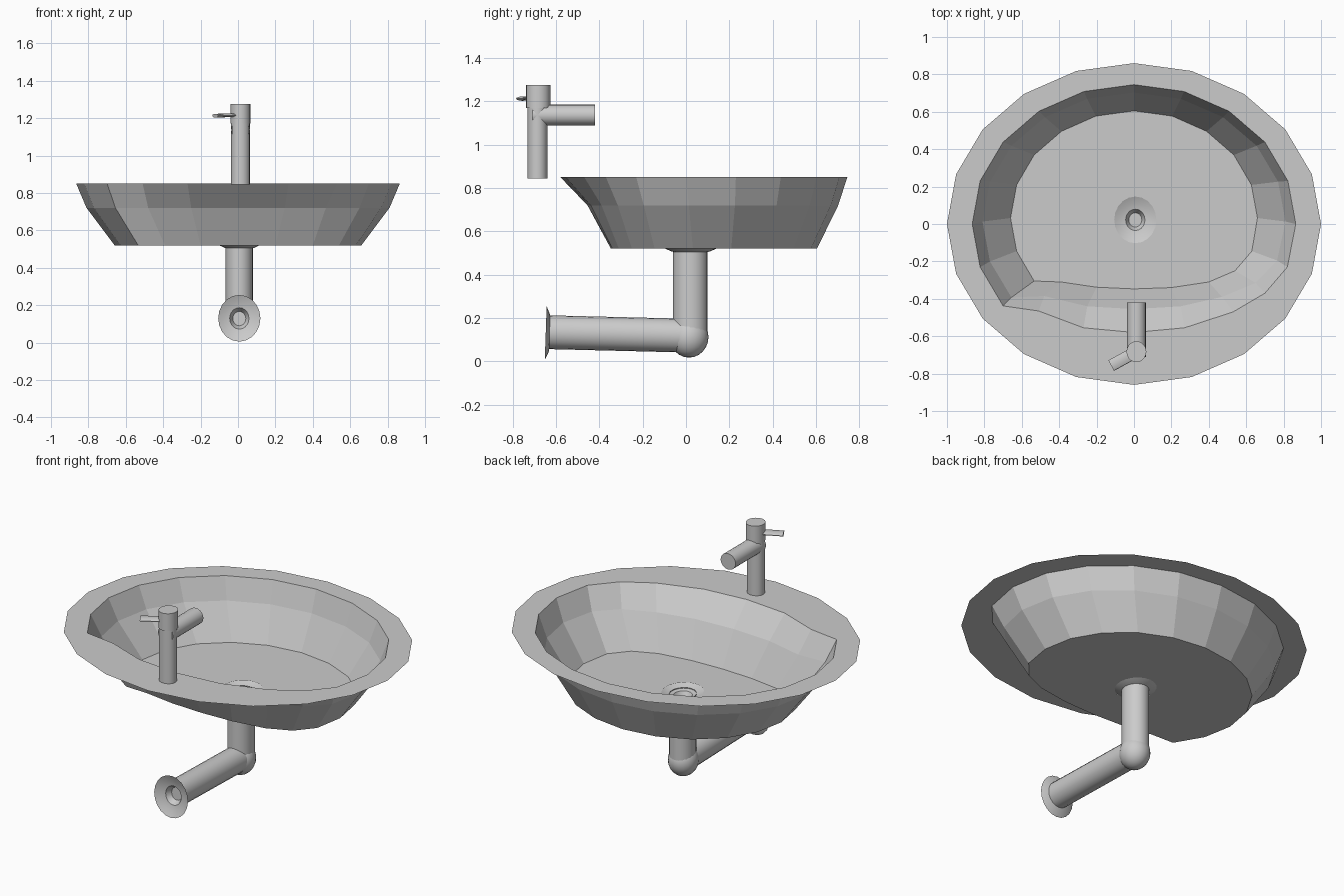
import bpy, bmesh, math
from mathutils import Vector, Matrix

if "Cube" in bpy.data.objects:
    bpy.data.objects.remove(bpy.data.objects["Cube"])

N = 20


def mesh_object(name, bm, smooth=False):
    me = bpy.data.meshes.new(name)
    bm.to_mesh(me)
    bm.free()
    ob = bpy.data.objects.new(name, me)
    bpy.context.collection.objects.link(ob)
    if smooth:
        bpy.ops.object.select_all(action='DESELECT')
        ob.select_set(True)
        bpy.context.view_layer.objects.active = ob
        bpy.ops.object.shade_smooth_by_angle(angle=math.radians(30))
    return ob


def ellipse(a, b, z, cx=0.0, cy=0.0, back=None):
    """Ring of N points; back replaces points 13..19 (the flattened back side)."""
    pts = [Vector((cx + a * math.cos(math.tau * k / N),
                   cy + b * math.sin(math.tau * k / N), z)) for k in range(N)]
    for k, (x, y) in enumerate(back or []):
        pts[13 + k] = Vector((x, y, z))
    return pts


def skin(bm, rings, cap_start=False, cap_end=False):
    """Join successive rings with quads."""
    vs = [[bm.verts.new(p) for p in r] for r in rings]
    for r0, r1 in zip(vs, vs[1:]):
        n = len(r0)
        for k in range(n):
            bm.faces.new((r0[k], r1[k], r1[(k + 1) % n], r0[(k + 1) % n]))
    if cap_start:
        bm.faces.new(vs[0])
    if cap_end:
        bm.faces.new(vs[-1][::-1])


def tube(name, p0, p1, rx, ry, seg=20, caps=True):
    """Cylinder between two points with an elliptical section."""
    p0, p1 = Vector(p0), Vector(p1)
    rot = (p1 - p0).to_track_quat('Z', 'Y')
    rings = []
    for p in (p1, p0):
        rings.append([p + rot @ Vector((rx * math.cos(math.tau * k / seg),
                                        ry * math.sin(math.tau * k / seg), 0))
                      for k in range(seg)])
    bm = bmesh.new()
    skin(bm, rings, caps, caps)
    bmesh.ops.recalc_face_normals(bm, faces=bm.faces)
    return mesh_object(name, bm, True)


def flange(name, matrix):
    """Dished collar with a small recessed plug."""
    prof = [(0.12, 0), (0.085, -0.016), (0.055, -0.022), (0.037, -0.055)]
    bm = bmesh.new()
    skin(bm, [ellipse(r * 0.94, r * 1.04, z) for r, z in prof], cap_end=True)
    for f in bm.faces:
        if f.normal.z < 0:
            f.normal_flip()
    bm.transform(matrix)
    return mesh_object(name, bm, True)


# Basin: rim, walls with flattened back, and floor around the drain
top_back = [(-0.51, -0.465), (-0.27, -0.555), (0, -0.58), (0.27, -0.555),
            (0.53, -0.47), (0.70, -0.37), (0.82, -0.23)]
mid_back = [(-0.48, -0.385), (-0.25, -0.44), (0, -0.455), (0.25, -0.44),
            (0.47, -0.39), (0.65, -0.315), (0.765, -0.195)]
low_back = [(-0.39, -0.31), (-0.2, -0.338), (0, -0.347), (0.2, -0.34),
            (0.40, -0.31), (0.54, -0.25), (0.63, -0.145)]
bm = bmesh.new()
skin(bm, [ellipse(1, 0.86, 0.85),
          ellipse(0.865, 0.745, 0.85, back=top_back),
          ellipse(0.81, 0.69, 0.72, 0, 0.013, mid_back),
          ellipse(0.66, 0.573, 0.52, 0, 0.032, low_back),
          ellipse(0.11, 0.122, 0.52, 0.007, 0.022)])
for f in bm.faces:
    f.normal_update()
if sum(f.normal.z for f in bm.faces) < 0:
    bmesh.ops.reverse_faces(bm, faces=bm.faces)
mesh_object("basin", bm)

# Drain and wall collars
flange("drain_collar", Matrix.Translation((0.007, 0.022, 0.523)))
flange("wall_collar", Matrix.Translation((0.007, -0.648, 0.13)) @ Matrix.Rotation(math.radians(88), 4, 'X'))

# Waste pipe: drop, elbow and wall run
tube("drop_pipe", (0.007, 0.02, 0.51), (0.007, 0.02, 0.11), 0.073, 0.08, caps=False)
tube("wall_pipe", (0.007, -0.63, 0.134), (0.007, 0.02, 0.118), 0.073, 0.078, caps=False)
bm = bmesh.new()
bmesh.ops.create_uvsphere(bm, u_segments=20, v_segments=12, radius=1)
bm.transform(Matrix.Translation((0.007, 0.014, 0.112)) @ Matrix.Diagonal((0.084, 0.09, 0.095, 1)))
mesh_object("pipe_elbow", bm, True)

# Tap: body, head, spout and lever
tube("tap_body", (0.013, -0.686, 0.845), (0.013, -0.686, 1.18), 0.05, 0.046)
tube("tap_head", (0.013, -0.683, 1.17), (0.013, -0.683, 1.275), 0.053, 0.056)
tube("tap_spout", (0.013, -0.71, 1.137), (0.013, -0.42, 1.137), 0.05, 0.048)
tube("tap_lever", (0.0, -0.69, 1.217), (-0.122, -0.757, 1.213), 0.032, 0.01, seg=12)
